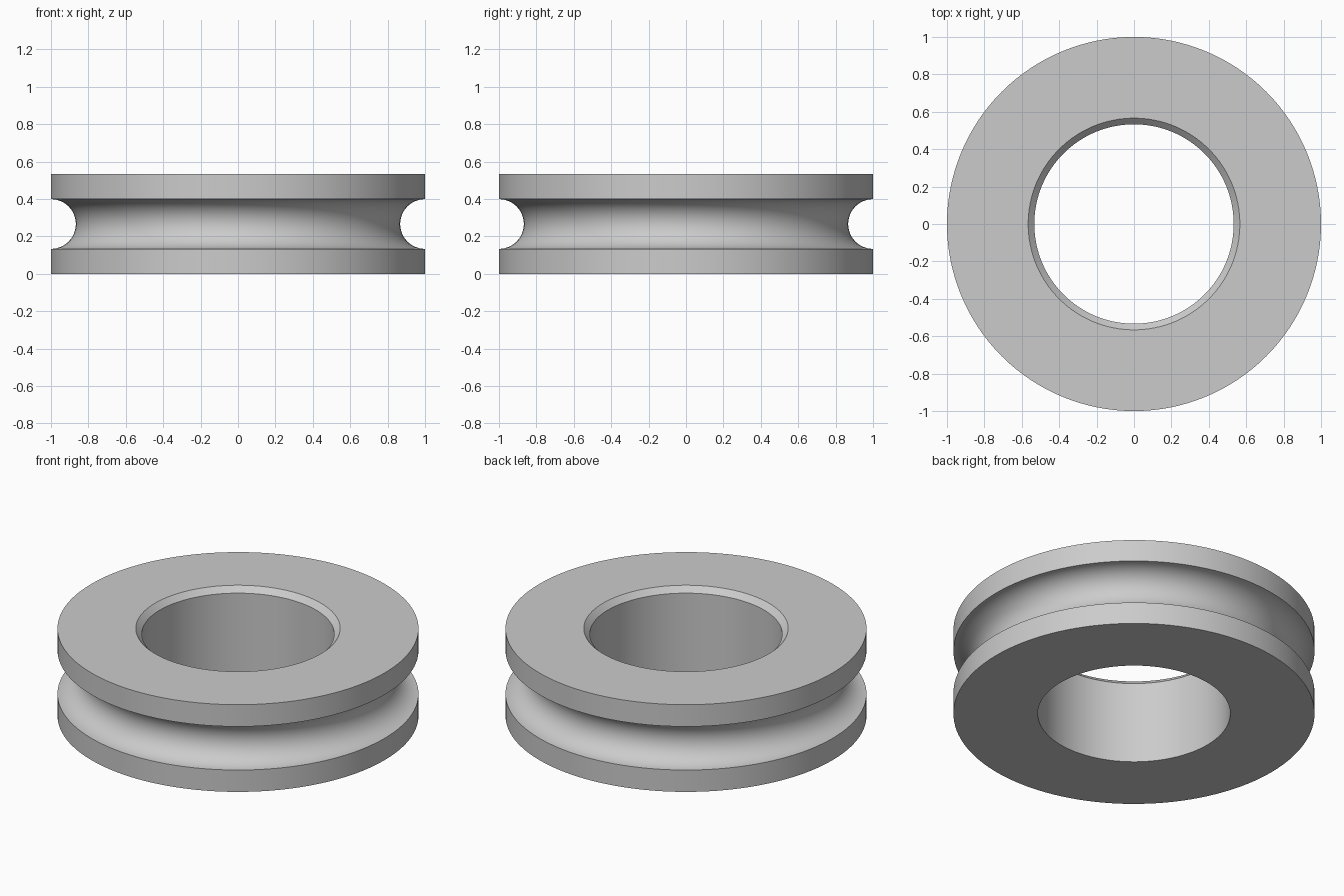
import bpy, bmesh, math

cube = bpy.data.objects.get("Cube")
if cube:
    bpy.data.objects.remove(cube, do_unlink=True)

SEGMENTS = 128
HEIGHT = 0.533
RIM = 1.0
BORE = 0.533
CHAMFER = 0.033
GROOVE = 0.133
ARC_STEPS = 24

grey = bpy.data.materials.new("plain grey")
grey.use_nodes = True
colour = (0.6, 0.6, 0.6, 1)
grey.diffuse_color = colour
grey.node_tree.nodes["Principled BSDF"].inputs["Base Color"].default_value = colour

# Half section: bore with a chamfered top edge, flat rims, semicircular groove
profile = [(BORE, HEIGHT - CHAMFER), (BORE, 0), (RIM, 0)]
for i in range(ARC_STEPS + 1):
    a = math.pi * i / ARC_STEPS
    profile.append((RIM - GROOVE * math.sin(a), HEIGHT / 2 - GROOVE * math.cos(a)))
profile += [(RIM, HEIGHT), (BORE + CHAMFER, HEIGHT)]

# Revolve the closed section around z
bm = bmesh.new()
rings = []
for s in range(SEGMENTS):
    t = math.tau * s / SEGMENTS
    rings.append([bm.verts.new((r * math.cos(t), r * math.sin(t), z)) for r, z in profile])
for s, ring in enumerate(rings):
    following = rings[(s + 1) % SEGMENTS]
    for i in range(len(profile)):
        j = (i + 1) % len(profile)
        bm.faces.new((ring[i], following[i], following[j], ring[j]))
bmesh.ops.recalc_face_normals(bm, faces=bm.faces)

mesh = bpy.data.meshes.new("grooved_ring")
bm.to_mesh(mesh)
bm.free()
mesh.materials.append(grey)
wheel = bpy.data.objects.new("grooved_ring", mesh)
bpy.context.collection.objects.link(wheel)

# Smooth round surfaces, crisp edges
bpy.ops.object.select_all(action="DESELECT")
wheel.select_set(True)
bpy.context.view_layer.objects.active = wheel
bpy.ops.object.shade_smooth_by_angle(angle=math.radians(30))
